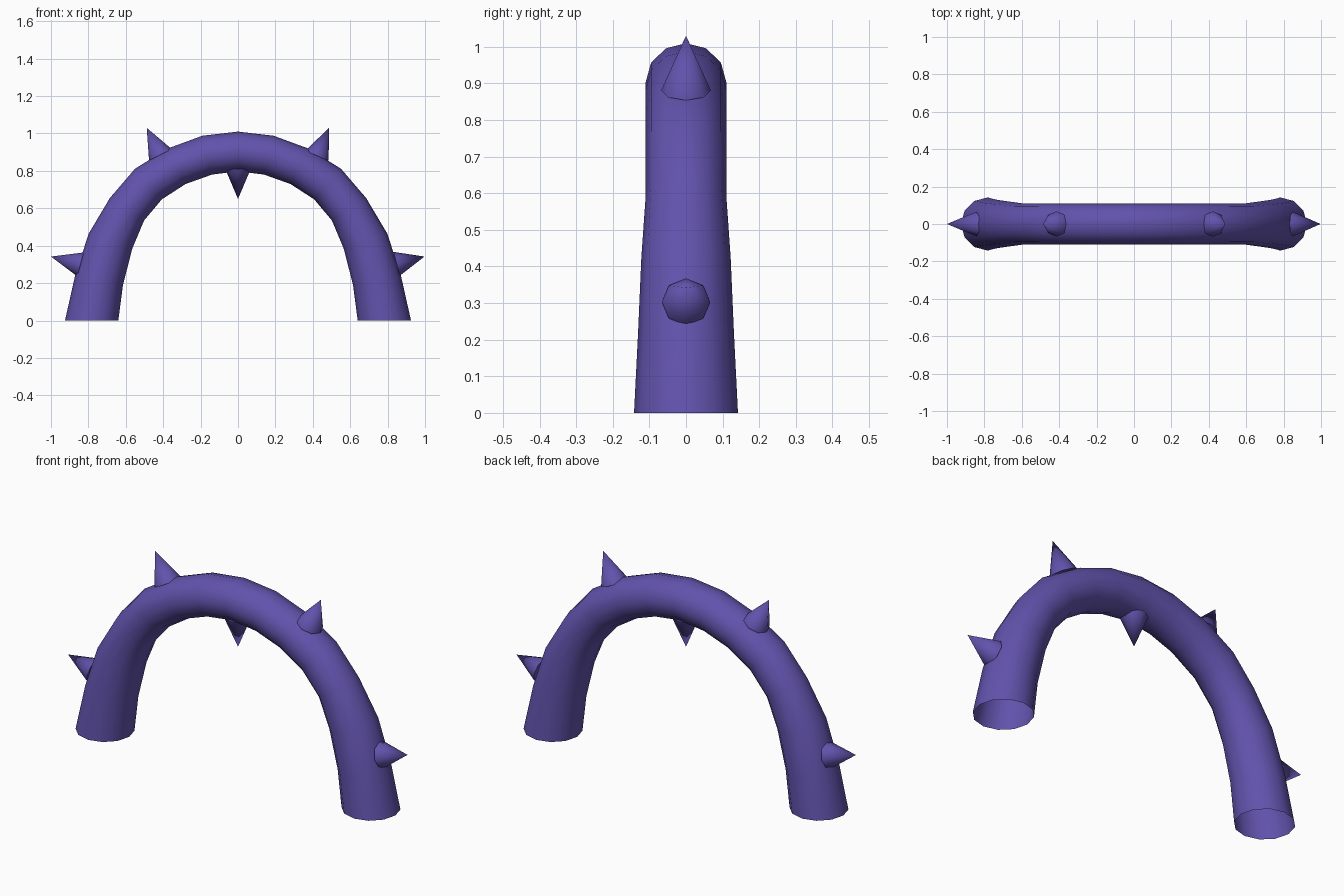
import bpy, bmesh, math
from mathutils import Vector

if "Cube" in bpy.data.objects:
    bpy.data.objects.remove(bpy.data.objects["Cube"])

purple = bpy.data.materials.new("purple")
purple.diffuse_color = (0.122, 0.085, 0.413, 1)
purple.use_nodes = True
purple.node_tree.nodes["Principled BSDF"].inputs["Base Color"].default_value = purple.diffuse_color


def make_object(name, bm):
    bmesh.ops.recalc_face_normals(bm, faces=bm.faces[:])
    mesh = bpy.data.meshes.new(name)
    bm.to_mesh(mesh)
    bm.free()
    mesh.materials.append(purple)
    ob = bpy.data.objects.new(name, mesh)
    bpy.context.collection.objects.link(ob)
    bpy.context.view_layer.objects.active = ob
    ob.select_set(True)
    bpy.ops.object.shade_smooth_by_angle(angle=math.radians(50))
    ob.select_set(False)
    return ob


# Arch: tapered 12-sided tube, open at both feet
# (outer x, outer z, inner x, inner z, half depth), from foot to crown
half = [
    (0.925, 0.00, 0.640, 0.00, 0.142),
    (0.870, 0.245, 0.615, 0.19, 0.131),
    (0.798, 0.465, 0.565, 0.385, 0.122),
    (0.685, 0.655, 0.502, 0.535, 0.110),
    (0.550, 0.812, 0.407, 0.648, 0.110),
    (0.375, 0.920, 0.280, 0.730, 0.110),
    (0.190, 0.988, 0.140, 0.780, 0.110),
    (0.000, 1.010, 0.000, 0.798, 0.110),
]
sections = half + [(-a, b, -c, d, r) for a, b, c, d, r in half[-2::-1]]

bm = bmesh.new()
rings = []
for ox, oz, ix, iz, depth in sections:
    outer, inner = Vector((ox, 0, oz)), Vector((ix, 0, iz))
    mid, arm = (outer + inner) / 2, (outer - inner) / 2
    rings.append([
        bm.verts.new(mid + arm * math.cos(k * math.tau / 12)
                     + Vector((0, depth * math.sin(k * math.tau / 12), 0)))
        for k in range(12)])
for a, b in zip(rings, rings[1:]):
    for k in range(12):
        n = (k + 1) % 12
        bm.faces.new((a[k], a[n], b[n], b[k]))
make_object("arch_tube", bm)


# Spikes: eight-sided cones pointing away from the tube
def spike(name, base, tip, radius=0.068):
    base, tip = Vector(base), Vector(tip)
    axis = (tip - base).normalized()
    side = Vector((0, 1, 0))
    up = axis.cross(side)
    bm = bmesh.new()
    rim = [bm.verts.new(base + radius * (side * math.cos(k * math.tau / 8)
                                         + up * math.sin(k * math.tau / 8)))
           for k in range(8)]
    point = bm.verts.new(tip)
    for k in range(8):
        bm.faces.new((rim[k], rim[(k + 1) % 8], point))
    bm.faces.new(rim)
    make_object(name, bm)


spike("lower_spike_right", (0.848, 0, 0.303), (0.997, 0, 0.342), 0.066)
spike("lower_spike_left", (-0.842, 0, 0.300), (-1.0, 0, 0.342), 0.066)
spike("upper_spike_right", (0.422, 0, 0.881), (0.487, 0, 1.03))
spike("upper_spike_left", (-0.415, 0, 0.886), (-0.488, 0, 1.03))
spike("hanging_spike", (0, 0, 0.81), (0, 0, 0.65))
